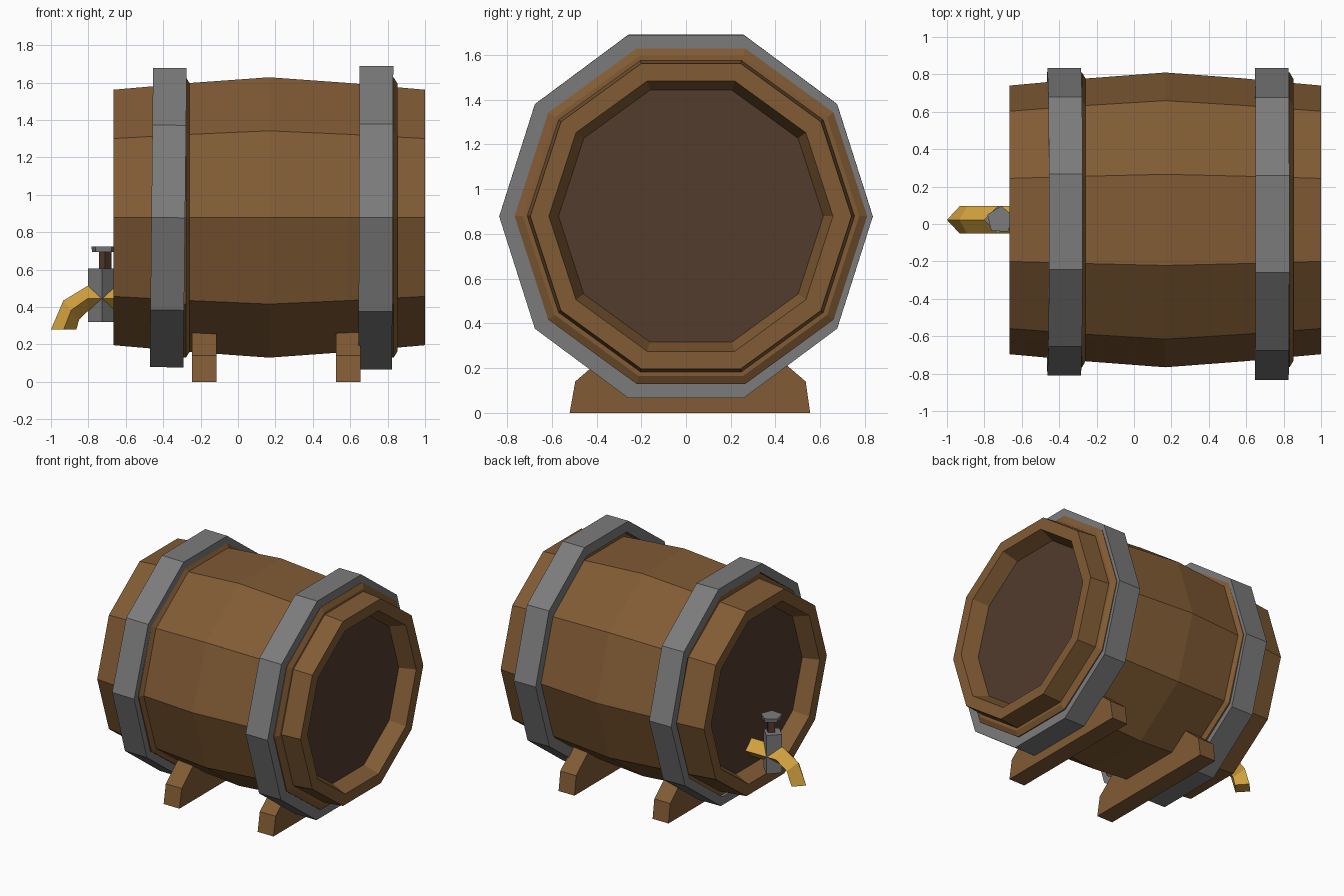
import bpy, bmesh, math
from mathutils import Vector

if "Cube" in bpy.data.objects:
    bpy.data.objects.remove(bpy.data.objects["Cube"])

CY, CZ = 0.022, 0.879


def material(name, rgb):
    m = bpy.data.materials.new(name)
    m.diffuse_color = (*rgb, 1)
    m.use_nodes = True
    m.node_tree.nodes["Principled BSDF"].inputs["Base Color"].default_value = m.diffuse_color
    return m


WOOD = material("wood", (0.22, 0.105, 0.035))
DARK = material("dark_wood", (0.085, 0.045, 0.027))
IRON = material("iron", (0.2, 0.2, 0.2))
BRASS = material("brass", (0.65, 0.36, 0.05))


def finish(name, bm, mat, loc=(0, 0, 0)):
    bmesh.ops.recalc_face_normals(bm, faces=bm.faces)
    me = bpy.data.meshes.new(name)
    bm.to_mesh(me)
    bm.free()
    me.materials.append(mat)
    ob = bpy.data.objects.new(name, me)
    ob.location = loc
    bpy.context.collection.objects.link(ob)
    return ob


def loft(name, rings, mat, loc=(0, 0, 0), closed=False):
    """Skin equal-length rings of points; cap the ends or close the loop."""
    bm = bmesh.new()
    vs = [[bm.verts.new(p) for p in r] for r in rings]
    n = len(vs[0])
    pairs = list(zip(vs, vs[1:])) + ([(vs[-1], vs[0])] if closed else [])
    for a, b in pairs:
        for i in range(n):
            j = (i + 1) % n
            bm.faces.new((a[i], a[j], b[j], b[i]))
    if not closed:
        bm.faces.new(vs[0])
        bm.faces.new(vs[-1])
    return finish(name, bm, mat, loc)


def decagon(x, r):
    return [(x, r * math.cos(i * math.pi / 5), r * math.sin(i * math.pi / 5))
            for i in range(10)]


def lathe(name, profile, mat, loc, closed=False):
    return loft(name, [decagon(x, r) for x, r in profile], mat, loc, closed)


def prism(name, sides, r, z0, z1, x, mat, turn=0.0, r_top=None):
    def ring(z, rad):
        return [(rad * math.cos(turn + i * math.tau / sides),
                 rad * math.sin(turn + i * math.tau / sides), z) for i in range(sides)]
    return loft(name, [ring(z0, r), ring(z1, r_top or r)], mat, (x, CY, 0))


# Bulging barrel with recessed ends
half = [(0.72, 0.592), (0.833, 0.635), (0.833, 0.718), (0.41, 0.757)]
profile = [(-x, r) for x, r in half] + [(0, 0.788)] + [(x, r) for x, r in reversed(half)]
barrel = lathe("barrel", profile, WOOD, (0.167, CY, CZ))

# Dark end panels
barrel.data.materials.append(DARK)
for f in barrel.data.polygons:
    if len(f.vertices) == 10:
        f.material_index = 1

# Iron hoops over raised wooden bands
for side, x0, y, r in (("left", -0.463, 0.012, 0.823), ("right", 0.647, 0.0, 0.835)):
    hoop = lathe(side + "_hoop", [(-0.09, r), (0.09, r), (0.09, 0.76), (-0.09, 0.76)],
                 IRON, (x0 + 0.09, y, 0.878), True)
    hoop.scale.z = 1.022
    hoop.rotation_euler.y = 0.011 if side == "left" else 0.004
    lathe(side + "_band", [(0.01, 0.72), (0.01, 0.775), (0.185, 0.788),
                           (0.206, 0.752), (0.206, 0.72)], WOOD, (x0, CY, CZ), True)

# Cradle legs
outline = [(-0.52, 0), (-0.495, 0.14), (-0.35, 0.265), (-0.21, 0.155),
           (0.25, 0.155), (0.39, 0.265), (0.535, 0.14), (0.555, 0)]
for side, x in (("left", -0.245), ("right", 0.525)):
    loft(side + "_leg", [[(x + d, y, z) for y, z in outline] for d in (0, 0.13)], WOOD)

# Brass spout: diamond section swept along a bent path
path = [((-0.54, 0.445), (0, 1)), ((-0.805, 0.445), (0, 1)),
        ((-0.892, 0.383), (-0.62, 0.75)), ((-0.932, 0.28), (-1, 0))]
rings = []
for (x, z), (ux, uz) in path:
    c, u, v = Vector((x, CY, z)), Vector((ux, 0, uz)), Vector((0, 1, 0))
    rings.append([c + u * 0.068, c + v * 0.073, c - u * 0.068, c - v * 0.073])
loft("spout", rings, BRASS)

# Valve body, stem and handle
prism("valve_body", 4, 0.075, 0.32, 0.605, -0.727, IRON)
prism("valve_stem", 4, 0.033, 0.60, 0.705, -0.71, DARK)
prism("valve_handle", 5, 0.07, 0.695, 0.725, -0.715, IRON, 1.5, 0.075)
